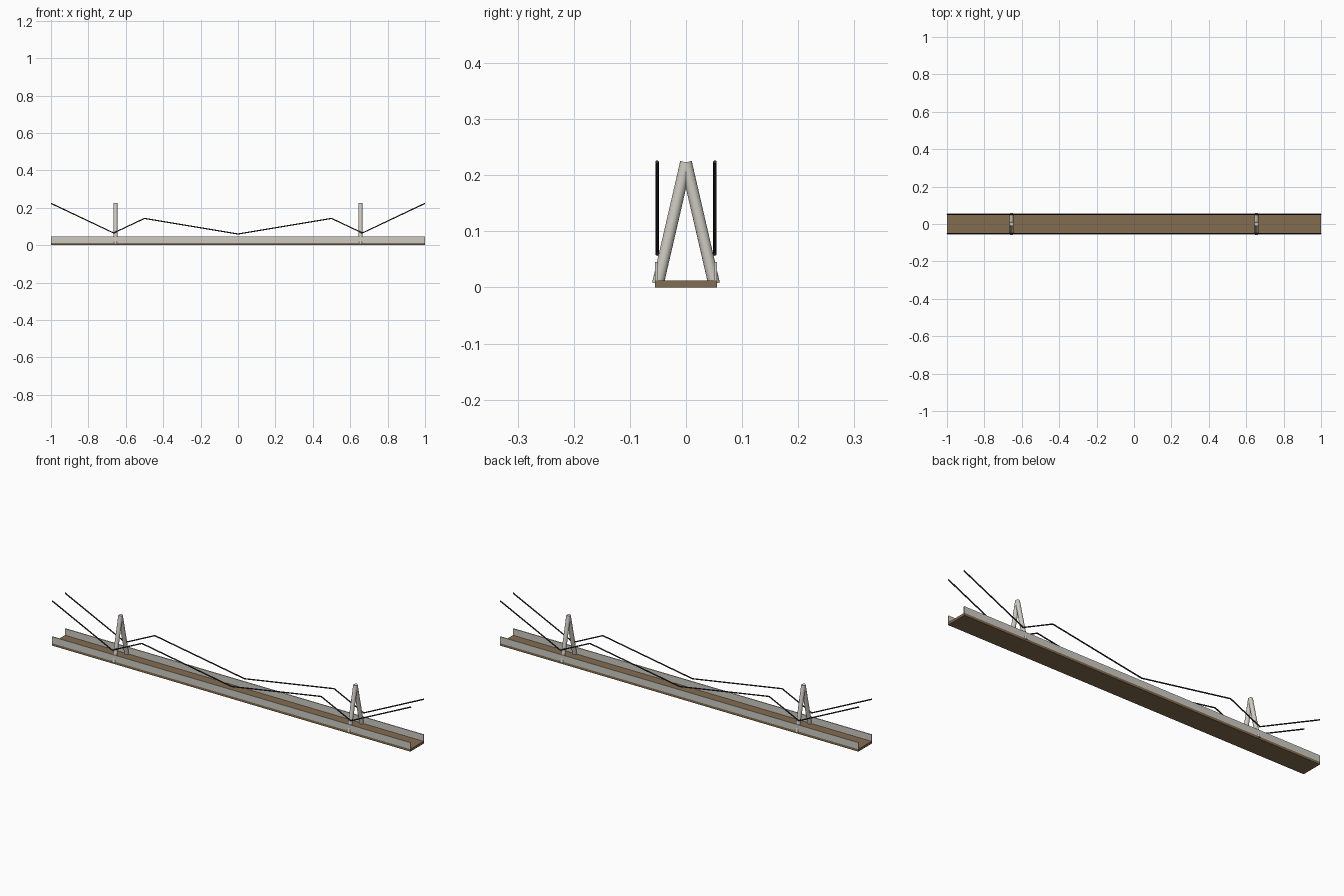
import bpy
from mathutils import Vector

if "Cube" in bpy.data.objects:
    bpy.data.objects.remove(bpy.data.objects["Cube"])


def material(name, rgb):
    m = bpy.data.materials.new(name)
    m.diffuse_color = (*rgb, 1)
    m.use_nodes = True
    m.node_tree.nodes["Principled BSDF"].inputs["Base Color"].default_value = m.diffuse_color
    return m


brown = material("wood", (0.23, 0.15, 0.08))
stone = material("pale_stone", (0.62, 0.60, 0.54))
dark = material("dark_steel", (0.025, 0.025, 0.03))


def box(name, center, size, mat):
    bpy.ops.mesh.primitive_cube_add(size=1, location=center)
    o = bpy.context.object
    o.name = name
    o.scale = size
    bpy.ops.object.transform_apply(location=False, rotation=False, scale=True)
    o.data.materials.append(mat)


def rod(name, a, b, radius, sides, mat):
    a, b = Vector(a), Vector(b)
    d = b - a
    bpy.ops.mesh.primitive_cylinder_add(vertices=sides, radius=radius,
                                        depth=d.length, location=(a + b) / 2)
    o = bpy.context.object
    o.name = name
    o.rotation_euler = d.to_track_quat('Z', 'Y').to_euler()
    o.data.materials.append(mat)
    bpy.ops.object.shade_smooth_by_angle()


# Deck
box("deck", (0, 0, 0.006), (2, 0.11, 0.012), brown)

# Half of the cable profile (x, z), mirrored about the middle
half = [(0.5, 0.143), (0.665, 0.065), (1, 0.2235)]
profile = [(-x, z) for x, z in reversed(half)] + [(0, 0.0595)] + half

for side, s in (("front", -1), ("back", 1)):
    # Side parapet
    box(side + "_parapet", (0, s * 0.0525, 0.0285), (2, 0.005, 0.033), stone)
    # A-frame tower legs
    for end, x in (("left", -0.655), ("right", 0.655)):
        rod(f"{end}_{side}_tower_leg", (x, s * 0.05, 0.0065), (x, 0, 0.223),
            0.0105, 16, stone)
    # Suspension cable
    cu = bpy.data.curves.new(side + "_cable", 'CURVE')
    cu.dimensions = '3D'
    cu.bevel_depth = 0.0032
    cu.bevel_resolution = 2
    cu.use_fill_caps = True
    sp = cu.splines.new('POLY')
    sp.points.add(len(profile) - 1)
    for p, (x, z) in zip(sp.points, profile):
        p.co = (x, s * 0.0515, z, 1)
    cu.materials.append(dark)
    bpy.context.collection.objects.link(bpy.data.objects.new(side + "_cable", cu))
